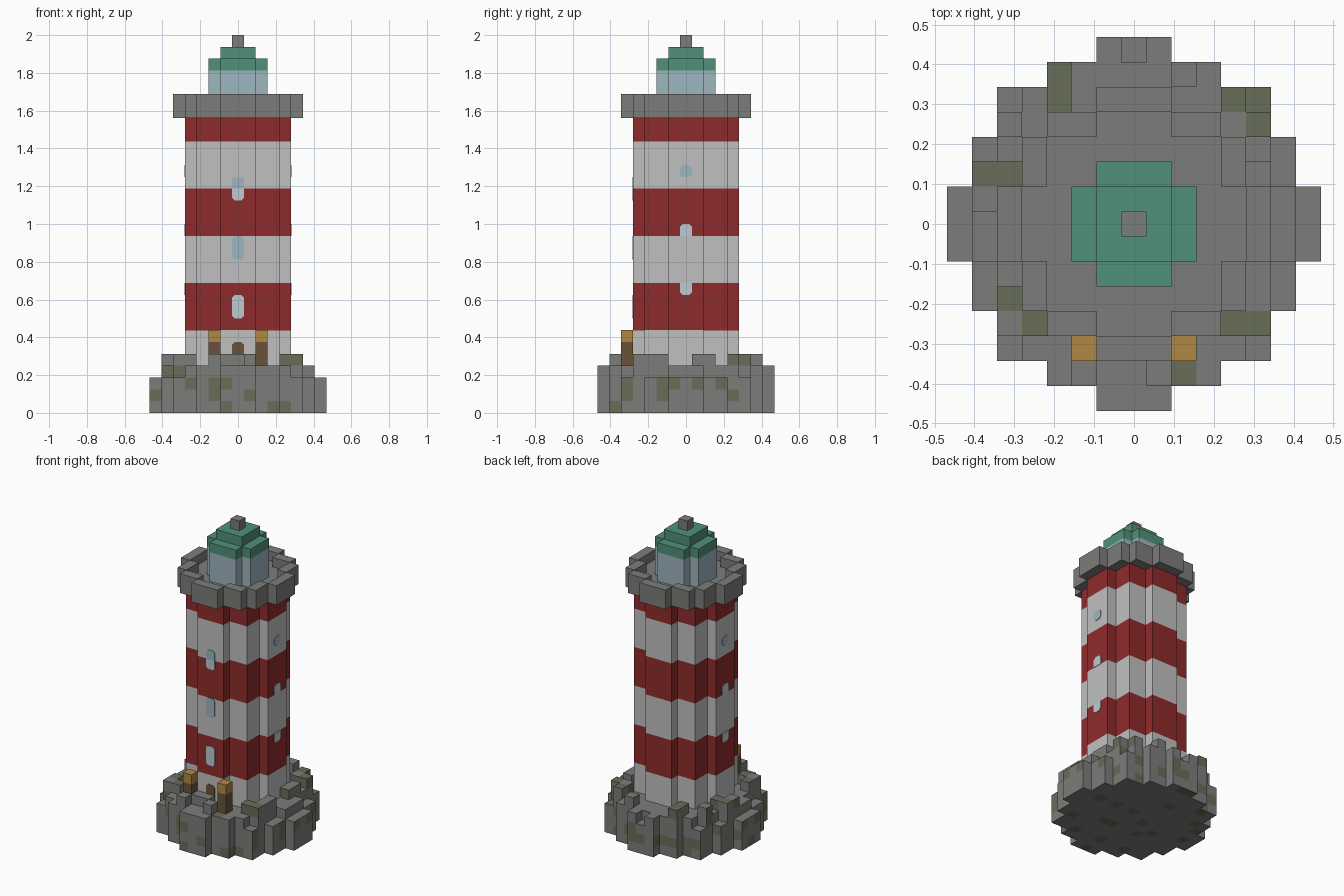
import bpy, bmesh, random
from mathutils import Vector

U = 2 / 32  # block size
random.seed(4)
if "Cube" in bpy.data.objects:
    bpy.data.objects.remove(bpy.data.objects["Cube"])


def material(name, hexcode):
    rgb = [int(hexcode[n:n + 2], 16) / 255 for n in (0, 2, 4)]
    rgba = [((c + 0.055) / 1.055) ** 2.4 for c in rgb] + [1]
    mat = bpy.data.materials.new(name)
    mat.use_nodes = True
    mat.diffuse_color = rgba
    mat.node_tree.nodes["Principled BSDF"].inputs["Base Color"].default_value = rgba
    return mat


STONE = material("stone grey", "7c7d7b")
MOSS = material("moss olive", "696d59")
WHITE = material("off white", "bfc0bf")
RED = material("barn red", "8f2b2c")
GLASS = material("glass blue", "9db6c0")
PALE = material("pale glass", "bccbd2")
GREEN = material("roof green", "509178")
BROWN = material("wood brown", "69523a")
AMBER = material("lamp amber", "b08744")


def finish(name, bm, mats):
    mesh = bpy.data.meshes.new(name)
    bm.to_mesh(mesh)
    bm.free()
    for mat in mats:
        mesh.materials.append(mat)
    obj = bpy.data.objects.new(name, mesh)
    bpy.context.collection.objects.link(obj)
    return obj


def blocks(name, cells, mats, paint=lambda cell, normal: 0):
    """Skin a set of grid cells with the exposed faces only, then merge flat areas."""
    bm = bmesh.new()
    for cell in sorted(cells):
        for axis in range(3):
            for sign in (-1, 1):
                normal = [0, 0, 0]
                normal[axis] = sign
                if tuple(c + n for c, n in zip(cell, normal)) in cells:
                    continue
                a, b = Vector((0, 0, 0)), Vector((0, 0, 0))
                a[(axis + 1) % 3] = b[(axis + 2) % 3] = 0.5
                mid = Vector(cell) + Vector((0, 0, 0.5)) + Vector(normal) * 0.5
                b *= sign
                ring = (mid - a - b, mid + a - b, mid + a + b, mid - a + b)
                face = bm.faces.new([bm.verts.new(p * U) for p in ring])
                face.material_index = paint(cell, tuple(normal))
    bmesh.ops.remove_doubles(bm, verts=bm.verts, dist=U / 100)
    bmesh.ops.dissolve_limit(bm, angle_limit=0.01, verts=bm.verts, edges=bm.edges,
                             delimit={'MATERIAL', 'NORMAL'})
    return finish(name, bm, mats)


def disc(radius):
    span = range(-8, 9)
    return {(i, j) for i in span for j in span if i * i + j * j <= radius * radius}


def prism(plan, low, high):
    return {(i, j, k) for i, j in plan for k in range(low, high)}


# Rock base: uneven columns with moss patches
TALL = {(-6, 2), (-5, 2), (-6, 1), (-5, -3), (-5, -4), (-4, -4), (-2, -6), (-1, -5),
        (0, -5), (1, -6), (4, -4), (5, -4), (5, -3), (5, 2), (5, 1), (4, 4), (5, 4),
        (4, 5), (2, 6), (-3, 6), (-3, 5), (-5, 4), (5, -2)}
MOSSY_TOPS = {(-3, 6), (-3, 5), (5, 5), (4, 5), (5, 4), (-6, 2), (-5, 2), (-5, -3),
              (-4, -4), (4, -4), (5, -4), (2, -6)}
MOSSY_FRONT = {(-7, 1), (-6, 3), (-5, 3), (-4, 2), (-2, 2), (-2, 1), (-1, 2), (-1, 0),
               (1, 1), (3, 0), (4, 0), (4, 4), (5, 4)}
MOSSY_SIDE = {(-6, 0), (-5, 1), (-5, 2), (-2, 2), (-2, 1), (-1, 2), (1, 2), (3, 2),
              (4, 1), (4, 4), (5, 4)}


def rock_height(i, j):
    if (i, j) in TALL:
        return 5
    low = abs(i) == 7 or (abs(i) == 6 and abs(j) > 1) or (abs(i) == 5 and abs(j) == 5)
    return 3 if low or (i, j) == (0, 7) else 4


def rock_paint(cell, normal):
    i, j, k = cell
    if normal[2] > 0:
        return int((i, j) in MOSSY_TOPS)
    if normal[1] < 0:
        return int((i, k) in MOSSY_FRONT)
    if normal[0] > 0:
        return int((j, k) in MOSSY_SIDE)
    return int(random.random() < (0.1 if normal[2] else 0.18))


rock = {(i, j, k) for i, j in disc(7.2) for k in range(rock_height(i, j))}
blocks("rock_base", rock, [STONE, MOSS], rock_paint)

# Tower shaft with stripes four blocks high
blocks("tower", prism(disc(4.3), 4, 25), [WHITE, RED],
       lambda cell, normal: ((cell[2] - 3) // 4) % 2)

# Gallery: floor disc with a raised rim
gallery = prism(disc(5.2), 25, 26) | prism(disc(5.2) - disc(4.3), 26, 27)
blocks("gallery", gallery, [STONE])

# Lantern room, stepped roof and finial
blocks("lantern_room", prism(disc(2.3), 26, 29), [GLASS])
blocks("roof", prism(disc(2.3), 29, 30) | prism(disc(1.5), 30, 31), [GREEN])
blocks("finial", prism(disc(0), 31, 32), [STONE])

# Lamp posts beside the door
for side, i in (("left", 2), ("right", -2)):
    blocks(side + "_lamp_post", prism({(i, -5)}, 4, 7), [BROWN, AMBER],
           lambda cell, normal: int(cell[2] == 6))


def plate(name, side, low, high, mat, round_low=True, round_high=True):
    """Thin plate with clipped corners on the tower wall; side is the outward direction."""
    out = Vector((side[0], side[1], 0))
    across = Vector((-side[1], side[0], 0))
    half, clip = 0.5, 0.22
    pts = []
    for z, s, rounded in ((low, 1, round_low), (high, -1, round_high)):
        corner = [(-half, z + s * clip), (-half + clip, z)] if rounded else [(-half, z)]
        mirrored = [(-x, y) for x, y in reversed(corner)]
        ring = corner + mirrored
        pts += ring if s > 0 else ring[::-1]
    bm = bmesh.new()
    face = bm.faces.new([bm.verts.new((out * 4.5 + across * x) * U + Vector((0, 0, z * U)))
                         for x, z in pts])
    lifted = bmesh.ops.extrude_face_region(bm, geom=[face])["geom"]
    bmesh.ops.translate(bm, vec=out * 0.003,
                        verts=[v for v in lifted if isinstance(v, bmesh.types.BMVert)])
    bmesh.ops.recalc_face_normals(bm, faces=bm.faces)
    finish(name, bm, [mat])


# Door and front windows
FRONT = (0, -1)
plate("door", FRONT, 4, 6, BROWN, round_low=False)
plate("front_window_low", FRONT, 8, 10, PALE)
plate("front_window_middle", FRONT, 13, 15, GLASS)
plate("front_window_high_bottom", FRONT, 18, 19, PALE, round_high=False)
plate("front_window_high_top", FRONT, 19, 20, GLASS, round_low=False)

# Side windows
for side, x in (("left", 1), ("right", -1)):
    plate(side + "_window_low", (x, 0), 10, 11, PALE, round_high=False)
    plate(side + "_window_middle", (x, 0), 15, 16, PALE, round_low=False)
    plate(side + "_window_high", (x, 0), 20, 21, GLASS)
